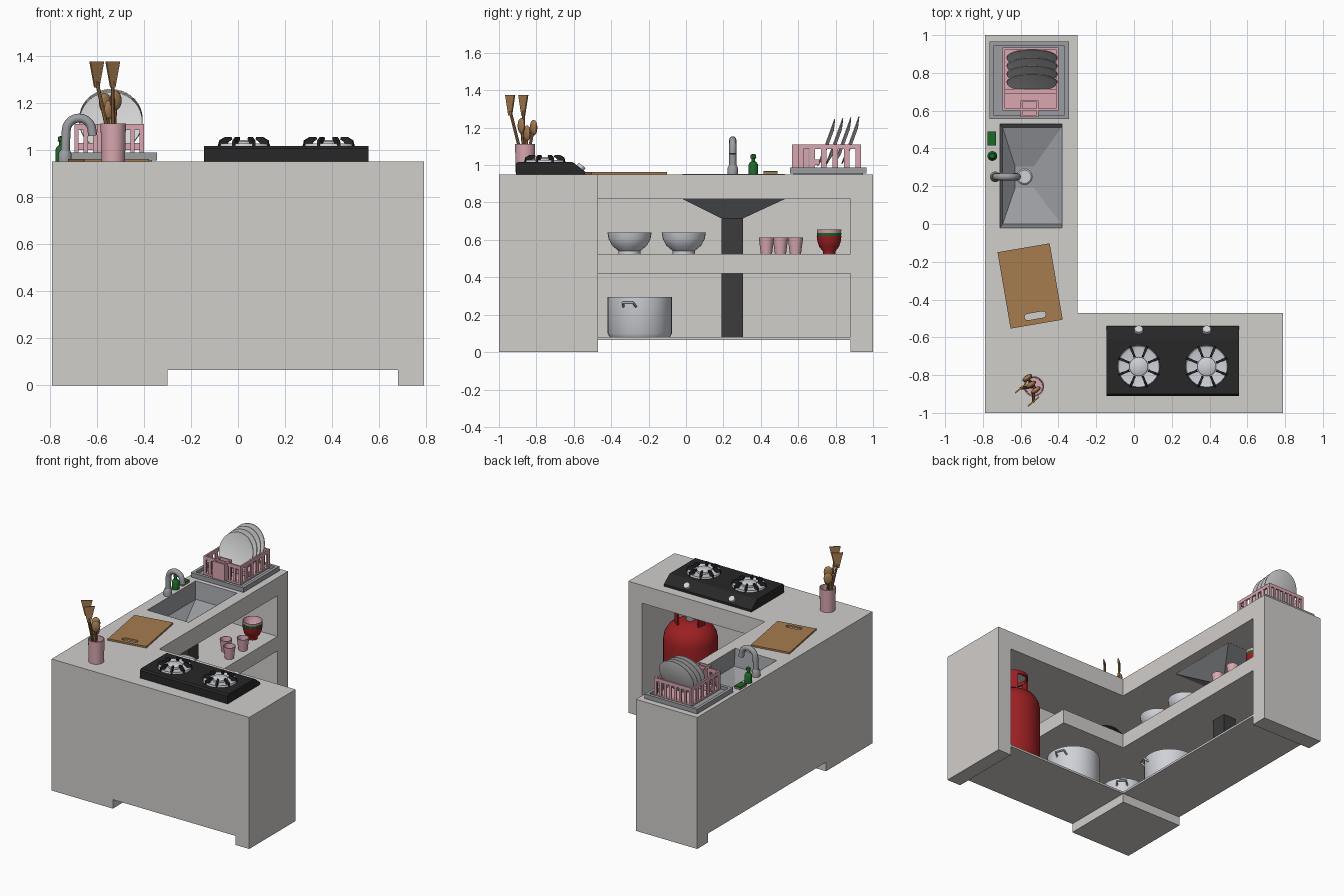
import bpy, bmesh, math
from mathutils import Vector, Matrix

if "Cube" in bpy.data.objects:
    bpy.data.objects.remove(bpy.data.objects["Cube"])

def mat(name, r, g, b):
    m = bpy.data.materials.new(name)
    m.diffuse_color = (r, g, b, 1)
    m.use_nodes = True
    m.node_tree.nodes["Principled BSDF"].inputs["Base Color"].default_value = m.diffuse_color
    return m

STONE = mat("stone grey", .64, .62, .60)
STEEL = mat("bright steel", .62, .64, .68)
METAL = mat("grey metal", .33, .34, .36)
BLACK = mat("stove black", .02, .02, .02)
PIPE = mat("dark grey", .045, .045, .045)
PINK = mat("pink plastic", .70, .39, .44)
RED = mat("red enamel", .33, .014, .016)
GREEN = mat("green plastic", .012, .14, .022)
WOOD = mat("wood", .38, .20, .08)
CHINA = mat("white china", .64, .65, .64)

def finish(name, bm, m, smooth=False, M=None):
    if M is not None:
        bm.transform(M)
    bmesh.ops.recalc_face_normals(bm, faces=bm.faces[:])
    me = bpy.data.meshes.new(name)
    bm.to_mesh(me)
    bm.free()
    me.materials.append(m)
    if smooth:
        me.shade_smooth()
        me.set_sharp_from_angle(angle=math.radians(40))
    o = bpy.data.objects.new(name, me)
    bpy.context.scene.collection.objects.link(o)
    return o

def prism(name, pts, z0, z1, m, M=None):
    bm = bmesh.new()
    lo = [bm.verts.new((x, y, z0)) for x, y in pts]
    hi = [bm.verts.new((x, y, z1)) for x, y in pts]
    bm.faces.new(lo)
    bm.faces.new(hi)
    n = len(pts)
    for i in range(n):
        j = (i + 1) % n
        bm.faces.new((lo[i], lo[j], hi[j], hi[i]))
    return finish(name, bm, m, False, M)

def box(name, x0, x1, y0, y1, z0, z1, m, M=None):
    return prism(name, [(x0, y0), (x1, y0), (x1, y1), (x0, y1)], z0, z1, m, M)

def lathe(name, prof, m, loc=(0, 0, 0), n=32, M=None):
    """Revolve (radius, z) points; ends at radius 0 are closed."""
    bm = bmesh.new()
    vs = [bm.verts.new((r, 0, z)) for r, z in prof]
    es = [bm.edges.new((a, b)) for a, b in zip(vs, vs[1:])]
    bmesh.ops.spin(bm, geom=vs + es, axis=(0, 0, 1), cent=(0, 0, 0), angle=2 * math.pi, steps=n)
    bmesh.ops.remove_doubles(bm, verts=bm.verts[:], dist=1e-5)
    return finish(name, bm, m, True, Matrix.Translation(loc) @ (M or Matrix()))

def tube(name, pts, r, m, n=12):
    bm = bmesh.new()
    pts = [Vector(p) for p in pts]
    rings = []
    for i, p in enumerate(pts):
        t = pts[min(i + 1, len(pts) - 1)] - pts[max(i - 1, 0)]
        q = t.to_track_quat('Z', 'Y')
        rings.append([bm.verts.new(p + q @ Vector((r * math.cos(a), r * math.sin(a), 0)))
                      for a in [2 * math.pi * k / n for k in range(n)]])
    for a, b in zip(rings, rings[1:]):
        for k in range(n):
            bm.faces.new((a[k], a[(k + 1) % n], b[(k + 1) % n], b[k]))
    bm.faces.new(rings[0])
    bm.faces.new(rings[-1])
    return finish(name, bm, m, True)

def cut(o, cutters):
    for c in cutters:
        md = o.modifiers.new("cut", 'BOOLEAN')
        md.operation, md.solver, md.object = 'DIFFERENCE', 'EXACT', c
        c.hide_render = True
    bpy.context.view_layer.update()
    me = bpy.data.meshes.new_from_object(o.evaluated_get(bpy.context.evaluated_depsgraph_get()))
    o.modifiers.clear()
    o.data = me
    for c in cutters:
        bpy.data.objects.remove(c)

# L-shaped counter with open cavity, feet and sink opening
def ell(x0, y0, xr, yi, xi, yt):
    return [(x0, y0), (xr, y0), (xr, yi), (xi, yi), (xi, yt), (x0, yt)]
counter = prism("counter", ell(-.79, -1, .79, -.47, -.30, 1), 0, .95, STONE)
cut(counter, [prism("cavity", ell(-.74, -.95, .68, -.40, -.23, .88), .08, .82, STONE),
              box("toe_front", -.30, .68, -1.1, -.4, -.1, .065, STONE),
              box("toe_side", -.9, -.2, -.47, .88, -.1, .065, STONE),
              box("sink_hole", -.71, -.38, -.02, .53, .7, 1.1, STONE)])
prism("shelf", ell(-.745, -.955, .22, -.471, -.301, .885), .42, .525, STONE)

# Sink basin: rectangular rings narrowing to the drain
bm = bmesh.new()
rings = []
for x0, x1, y0, y1, z in [(-.71, -.38, -.02, .53, .951), (-.695, -.385, .0, .51, .83),
                          (-.63, -.53, .19, .305, .765), (-.63, -.53, .19, .305, .715),
                          (-.71, -.38, -.02, .53, .819), (-.71, -.38, -.02, .53, .951)]:
    rings.append([bm.verts.new(p) for p in [(x0, y0, z), (x1, y0, z), (x1, y1, z), (x0, y1, z)]])
for a, b in zip(rings, rings[1:]):
    for k in range(4):
        bm.faces.new((a[k], a[(k + 1) % 4], b[(k + 1) % 4], b[k]))
bm.faces.new(rings[2])
bmesh.ops.remove_doubles(bm, verts=bm.verts[:], dist=1e-5)
finish("sink_basin", bm, METAL)
lathe("sink_drain", [(0, .772), (.035, .772), (.042, .766)], STEEL, (-.58, .25, 0), 20)
box("drain_pipe", -.63, -.53, .19, .305, .08, .716, PIPE)

# Tap
R = .055
arc = [(-.675 - R * math.cos(a), .25, 1.08 + R * math.sin(a)) for a in [math.pi * k / 10 for k in range(11)]]
tube("tap", [(-.735, .25, .95), (-.732, .25, 1.04)] + arc + [(-.617, .25, 1.06)], .019, METAL)
lathe("tap_base", [(0, .95), (.028, .95), (.028, .985), (.02, 1), (0, 1)], METAL, (-.735, .25, 0), 16)

# Soap bottle and sponge
lathe("soap_bottle", [(0, .95), (.026, .95), (.026, 1.0), (.018, 1.015), (.01, 1.02), (.01, 1.035),
                      (.016, 1.037), (.014, 1.055), (0, 1.06)], GREEN, (-.75, .36, 0), 16)
box("sponge", -.775, -.73, .415, .49, .95, .962, WOOD)
box("sponge_scourer", -.775, -.73, .415, .49, .962, .969, GREEN)

# Stove body with sloped knob panel (profile in y,z swept along x)
YZX = Matrix(((0, 0, 1, 0), (1, 0, 0, 0), (0, 1, 0, 0), (0, 0, 0, 1)))
prism("stove_body", [(-.91, .95), (-.54, .95), (-.54, .965), (-.60, 1.012), (-.61, 1.016), (-.90, 1.016),
                     (-.91, 1.005)], -.145, .555, BLACK, YZX)
for cx in (.025, .385):
    lathe("burner_dish", [(0, 1.022), (.09, 1.022), (.108, 1.027), (.112, 1.016)], STEEL, (cx, -.755, 0))
    lathe("burner_cap", [(.05, 1.02), (.05, 1.036), (.042, 1.042), (0, 1.042)], STEEL, (cx, -.755, 0), 20)
    for k in range(8):
        M = Matrix.Translation((cx, -.755, 0)) @ Matrix.Rotation(math.pi * (k + .5) / 4, 4, 'Z')
        prism("burner_arm", [(.055, 1.045), (.07, 1.035), (.085, 1.016), (.116, 1.016), (.112, 1.04), (.085, 1.055),
                             (.06, 1.055)], -.006, .006, BLACK,
              M @ Matrix.Rotation(math.pi / 2, 4, 'X'))
    lathe("stove_knob", [(.024, 0), (.022, .018), (0, .018)], STEEL, (cx, -.566, .984), 16,
          Matrix.Rotation(math.radians(-38), 4, 'X'))

# Cutting board with hand slot
MB = Matrix.Translation((-.55, -.328, 0)) @ Matrix.Rotation(math.radians(9.7), 4, 'Z')
board = box("cutting_board", -.14, .14, -.205, .205, .95, .962, WOOD, MB)
slot = [(s * (.04 + .017 * math.sin(a)), -.16 + s * .017 * math.cos(a))
        for s in (1, -1) for a in [math.pi * k / 6 for k in range(7)]]
cut(board, [prism("slot", slot, .9, 1, WOOD, MB)])

# Utensil pot with spatulas and spoons
UX, UY = -.53, -.86
lathe("utensil_pot", [(0, .95), (.05, .95), (.054, 1.112), (.048, 1.112), (.045, .965), (0, .965)], PINK, (UX, UY, 0))
for hx, hy in ((-.60, -.87), (-.532, -.94)):
    tube("spatula_handle", [(UX, UY, .97), (hx, hy, 1.29)], .008, WOOD, 8)
    d = Vector((hx - UX, hy - UY, .32)).to_track_quat('Z', 'Y').to_matrix().to_4x4()
    yaw = Matrix.Rotation(math.radians(40), 4, 'Z')
    prism("spatula_head", [(-.012, -.02), (.012, -.02), (.038, .09), (-.038, .09)], -.004, .004, WOOD,
          Matrix.Translation((hx, hy, 1.285)) @ yaw @ Matrix.Rotation(math.pi / 2, 4, 'X'))
for hx, hy, hz in ((-.565, -.815, 1.2), (-.52, -.88, 1.21), (-.545, -.85, 1.17)):
    tube("spoon_handle", [(UX, UY, .97), (hx, hy, hz)], .008, WOOD, 8)
    bm = bmesh.new()
    bmesh.ops.create_uvsphere(bm, u_segments=14, v_segments=8, radius=1)
    finish("spoon_head", bm, WOOD, True, Matrix.Translation((hx, hy, hz)) @ Matrix.Rotation(.6, 4, 'Z')
           @ Matrix.Diagonal((.03, .014, .042, 1)))

# Dish rack: tray
X0, X1, Y0, Y1 = -.765, -.345, .555, .965
box("tray_floor", X0 + .02, X1 - .02, Y0 + .02, Y1 - .02, .95, .965, METAL)
for y in (Y0, Y1 - .022):
    box("tray_rim", X0, X1, y, y + .022, .955, .988, METAL)
for x in (X0, X1 - .022):
    box("tray_rim", x, x + .022, Y0 + .022, Y1 - .022, .955, .988, METAL)
# Dish rack: pink cage
A0, A1, B0, B1 = -.695, -.40, .60, .935
box("rack_floor", A0, A1, B0, B1, .975, .988, PINK)
for y in (B0, B1 - .012):
    box("rack_rail", A0, A1, y, y + .012, 1.085, 1.11, PINK)
    for k in range(8):
        x = A0 + k * (A1 - A0 - .018) / 7
        box("rack_slat", x, x + .018, y + .001, y + .011, .98, 1.09, PINK)
for x in (A0, A1 - .012):
    box("rack_rail", x, x + .012, B0, B1, 1.085, 1.11, PINK)
    for k in range(6):
        y = B0 + k * (B1 - B0 - .028) / 5
        box("rack_slat", x + .001, x + .011, y, y + .028, .98, 1.09, PINK)
box("rack_divider", A0, A1, .69, .715, 1.0, 1.03, PINK)
holder = box("cutlery_holder", -.60, -.505, .567, .655, .985, 1.11, PINK)
cut(holder, [box("hollow", -.59, -.515, .577, .645, 1.0, 1.2, PINK)])
# Plates leaning in the rack
for k in range(4):
    lathe("plate", [(0, 0), (.075, 0), (.135, .014), (.133, .019), (.075, .006), (0, .006)], CHINA,
          (-.54, .765 + .043 * k, 1.115 + .004 * k), 36, Matrix.Rotation(math.radians(70), 4, 'X'))

# Shelf crockery
def bowl(name, x, y, z, r, h, m):
    lathe(name, [(0, 0), (r * .5, 0), (r * .5, h * .14), (r * .8, h * .4), (r * .95, h * .7), (r, h),
                 (r * .95, h), (r * .86, h * .65), (r * .6, h * .3), (0, h * .22)], m, (x, y, z))
bowl("serving_bowl", -.46, -.302, .525, .118, .115, STEEL)
bowl("serving_bowl", -.46, -.012, .525, .118, .115, STEEL)
for x, y in ((-.37, .43), (-.45, .505), (-.37, .585)):
    lathe("cup", [(0, .525), (.03, .525), (.041, .612), (.037, .612), (.027, .535), (0, .535)], PINK, (x, y, 0), 20)
for k, m in enumerate((RED, GREEN, PINK)):
    bowl("small_bowl", -.42, .765, .525 + .018 * k, .066, .095, m)
lathe("black_pan", [(0, .525), (.10, .525), (.145, .60), (.145, .615), (.11, .655), (.03, .675), (.03, .70), (0, .70)],
      BLACK, (-.33, -.72, 0))

# Cooking pots on the lower floor
def pot(x, y, r, h, ang):
    lathe("cooking_pot", [(0, .08), (r * .93, .08), (r, .10), (r, .08 + h), (r * .96, .08 + h), (r * .95, .11), (0, .1)],
          STEEL, (x, y, 0), 36)
    for s in (0, math.pi):
        c, d = math.cos(ang + s), math.sin(ang + s)
        P = lambda u, v, z: (x + u * c - v * d, y + u * d + v * c, z)
        z = .08 + h * .85
        tube("pot_handle", [P(r - .01, -.035, z - .02), P(r + .025, -.03, z), P(r + .025, .03, z), P(r - .01, .035, z - .02)],
             .007, STEEL, 8)
pot(-.52, -.247, .172, .215, -.33)
pot(-.075, -.72, .175, .28, .4)
pot(-.52, -.73, .14, .22, .8)

# Gas cylinder with collar
G = (.46, -.71, 0)
lathe("gas_cylinder", [(0, .08), (.14, .08), (.14, .11), (.165, .12), (.18, .15), (.18, .54), (.172, .58), (.145, .625),
                       (.09, .66), (.04, .67), (0, .67)], RED, G, 40)
lathe("gas_valve", [(.03, .66), (.03, .70), (.018, .705), (.018, .74), (0, .74)], METAL, G, 16)
lathe("gas_collar", [(.088, .765), (.10, .765), (.10, .79), (.088, .79), (.088, .765)], RED, G, 32)
for k in range(3):
    a = .9 + k * 2 * math.pi / 3
    box("collar_post", .088, .10, -.03, .03, .64, .77, RED, Matrix.Translation(G) @ Matrix.Rotation(a, 4, 'Z'))
